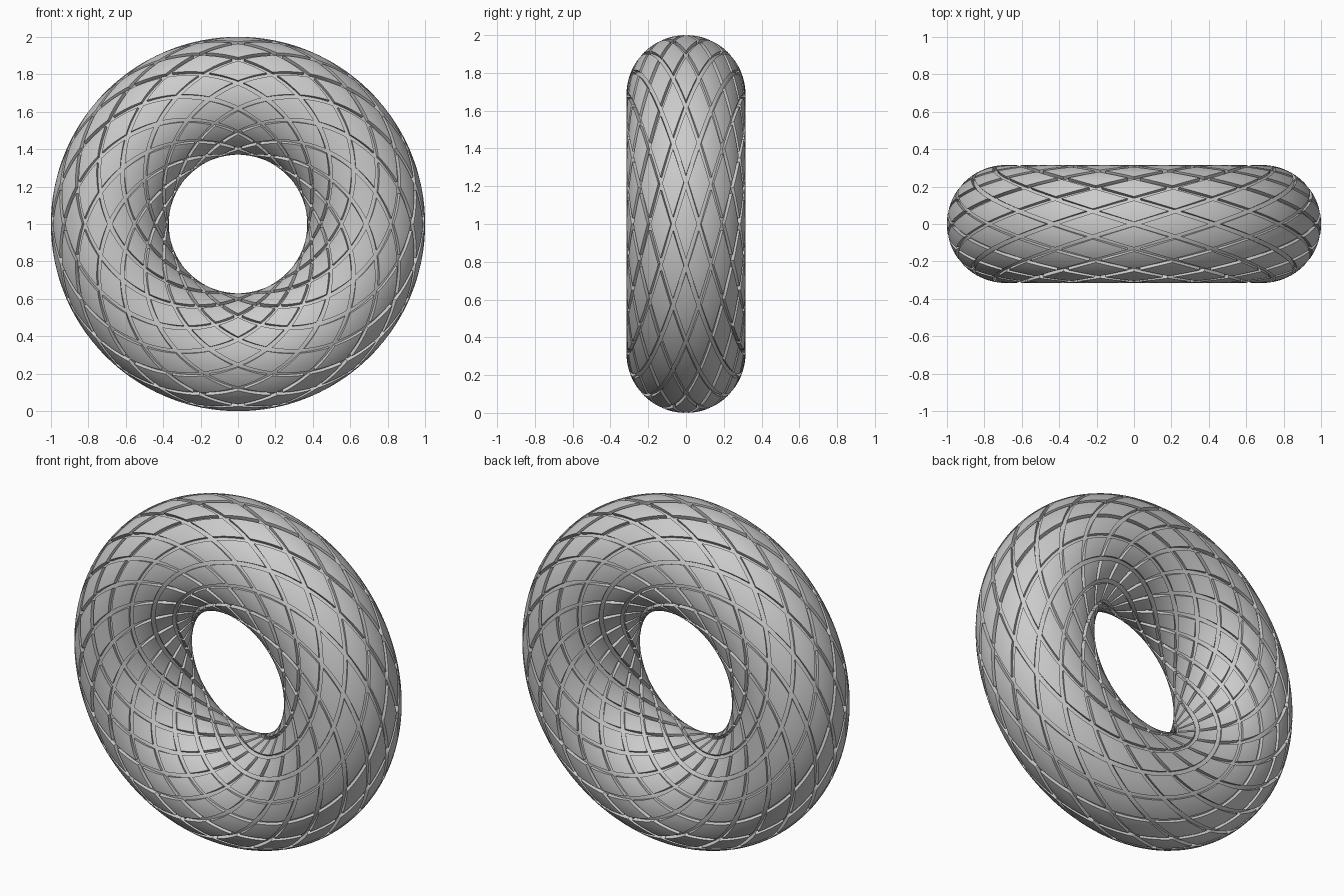
import bpy, bmesh
from math import sin, cos, pi, hypot

if "Cube" in bpy.data.objects:
    bpy.data.objects.remove(bpy.data.objects["Cube"])

R, r = 0.685, 0.315      # ring radius, tube radius
DEPTH = 0.02             # groove depth
GROOVE = 0.011           # half groove width
N, M = 14, 14            # diamonds along the ring / around the tube
K = 8                    # subdivisions per diamond tile


def ring_point(u, v, rad):
    d = R + rad * cos(v)
    return (d * cos(u), -rad * sin(v), 1 + d * sin(u))


def smooth(ob):
    bpy.ops.object.select_all(action='DESELECT')
    ob.select_set(True)
    bpy.context.view_layer.objects.active = ob
    bpy.ops.object.shade_smooth_by_angle(angle=0.6)


# Inner tube forming the groove floor
bpy.ops.mesh.primitive_torus_add(major_segments=128, minor_segments=48,
                                 major_radius=R, minor_radius=r - DEPTH,
                                 location=(0, 0, 1), rotation=(pi / 2, 0, 0))
core = bpy.context.object
core.name = "inner_tube"
smooth(core)

# Raised diamond tread tiles covering the whole tube
bm = bmesh.new()
hu, hv = pi / N, pi / M


def tile(cu, cv):
    a, b = hu * (R + r * cos(cv)), hv * r
    s = 1 - GROOVE * hypot(a, b) / (a * b)
    grid = []
    for i in range(K + 1):
        row = []
        for j in range(K + 1):
            p, q = i / K, j / K
            u = cu + s * hu * (p + q - 1)
            v = cv + s * hv * (q - p)
            row.append((u, v, bm.verts.new(ring_point(u, v, r))))
        grid.append(row)
    for i in range(K):
        for j in range(K):
            bm.faces.new([grid[x][y][2] for x, y in
                          ((i, j), (i, j + 1), (i + 1, j + 1), (i + 1, j))])
    # Side walls down into the groove
    rim = ([grid[0][j] for j in range(K)] + [grid[i][K] for i in range(K)] +
           [grid[K][j] for j in range(K, 0, -1)] + [grid[i][0] for i in range(K, 0, -1)])
    low = [bm.verts.new(ring_point(u, v, r - DEPTH - 0.004)) for u, v, _ in rim]
    for k in range(len(rim)):
        n = (k + 1) % len(rim)
        bm.faces.new((rim[n][2], rim[k][2], low[k], low[n]))
    # Make the tile face outward
    return


for i in range(2 * N):
    for j in range(2 * M):
        if (i + j) % 2 == 0:
            tile(i * hu, j * hv)

# Point all tile normals away from the tube
bm.normal_update()
f = bm.faces[0] if bm.faces.ensure_lookup_table() is None else None
c = f.calc_center_median()
if f.normal.x * (c.x - R) + f.normal.y * c.y < 0:
    bmesh.ops.reverse_faces(bm, faces=bm.faces[:])

mesh = bpy.data.meshes.new("tread_tiles")
bm.to_mesh(mesh)
bm.free()
tiles = bpy.data.objects.new("tread_tiles", mesh)
bpy.context.collection.objects.link(tiles)
smooth(tiles)
